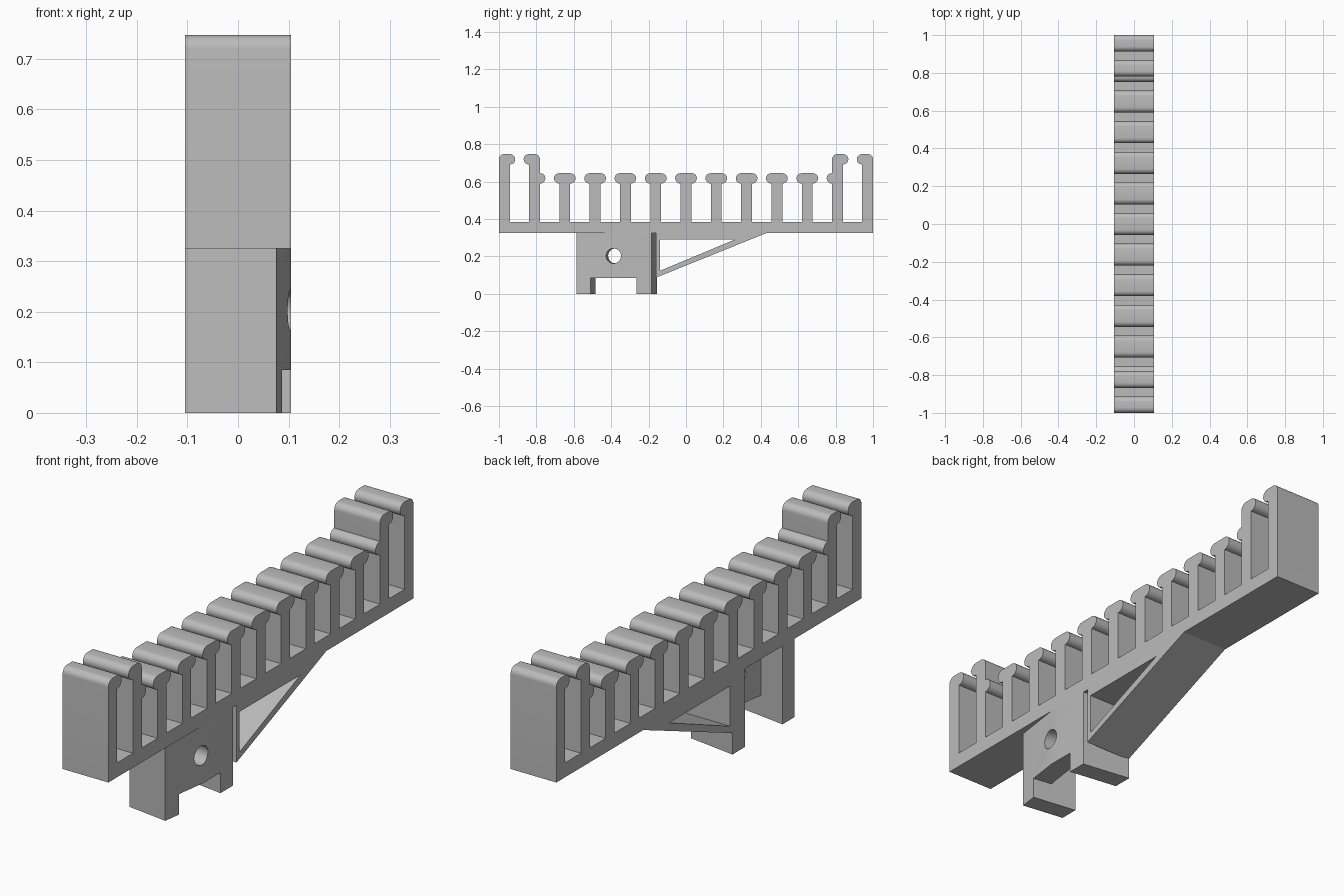
import bpy, bmesh, math
from mathutils import Vector

cube = bpy.data.objects.get("Cube")
if cube:
    bpy.data.objects.remove(cube, do_unlink=True)

HALF = 0.105             # half width of the whole rack
BASE, FLOOR = 0.325, 0.385
PITCH, STEM, R = 0.162, 0.029, 0.0275
TILT = 0.14              # slope of the turned clamp bracket

gray = bpy.data.materials.new("light gray plastic")
gray.use_nodes = True
gray.diffuse_color = (0.5, 0.5, 0.5, 1)
gray.node_tree.nodes["Principled BSDF"].inputs["Base Color"].default_value = (0.5, 0.5, 0.5, 1)


def prism(name, points, shift):
    """Extrude a flat outline along the shift vector."""
    bm = bmesh.new()
    face = bm.faces.new([bm.verts.new(p) for p in points])
    out = bmesh.ops.extrude_face_region(bm, geom=[face])
    moved = [v for v in out["geom"] if isinstance(v, bmesh.types.BMVert)]
    bmesh.ops.translate(bm, verts=moved, vec=shift)
    bmesh.ops.recalc_face_normals(bm, faces=bm.faces)
    mesh = bpy.data.meshes.new(name)
    bm.to_mesh(mesh)
    bm.free()
    mesh.materials.append(gray)
    obj = bpy.data.objects.new(name, mesh)
    bpy.context.collection.objects.link(obj)
    return obj


def side_prism(name, outline, half=HALF):
    return prism(name, [(-half, y, z) for y, z in outline], (2 * half, 0, 0))


def plan_prism(name, outline, low, high):
    return prism(name, [(x, y, low) for x, y in outline], (0, 0, high - low))


def activate(obj):
    bpy.ops.object.select_all(action='DESELECT')
    obj.select_set(True)
    bpy.context.view_layer.objects.active = obj


def cut(obj, cutter):
    mod = obj.modifiers.new("cut", 'BOOLEAN')
    mod.operation, mod.solver, mod.object = 'DIFFERENCE', 'EXACT', cutter
    activate(obj)
    bpy.ops.object.modifier_apply(modifier=mod.name)
    bpy.data.objects.remove(cutter, do_unlink=True)


def arc(y, z, start, end, steps=10):
    angles = [math.radians(start + (end - start) * i / steps) for i in range(steps + 1)]
    return [(y + R * math.cos(a), z + R * math.sin(a)) for a in angles]


# Comb outline, traced left to right along the top and closed underneath
LOW, TALL = 0.645 - R, 0.747 - R       # lip centre heights
LIP = 0.058 - R                        # lip arc centre from post axis


def left_lip(y, z):
    return [(y - STEM, z - R)] + arc(y - LIP, z, 270, 90)


def right_lip(y, z):
    return arc(y + LIP, z, 90, -90) + [(y + STEM, z - R)]


def post(y, top):
    return [(y - STEM, FLOOR)] + top + [(y + STEM, FLOOR)]


def mirrored(outline):
    return [(-y, z) for y, z in reversed(outline)]


end_y, tall_y = -1 + STEM, -5 * PITCH
end_post = arc(-1 + R, TALL, 180, 90) + arc(end_y + LIP, TALL, 90, -90)
end_post += [(end_y + STEM, TALL - R), (end_y + STEM, FLOOR)]
tall_top = left_lip(tall_y, TALL) + arc(tall_y + STEM - R, TALL, 90, 0)
tall_top += [(tall_y + STEM, LOW + R)] + right_lip(tall_y, LOW)
left_side = end_post + post(tall_y, tall_top)

comb_outline = [(-1, BASE)] + left_side
for k in range(-4, 5):
    y = k * PITCH
    comb_outline += post(y, left_lip(y, LOW) + right_lip(y, LOW))
comb_outline += mirrored(left_side) + [(1, BASE)]
comb = side_prism("slotted_comb", comb_outline)

# Triangular brace under the comb
brace = side_prism("triangular_brace", [(-0.16, BASE), (-0.16, 0.087), (0.43, BASE)])
cut(brace, side_prism("brace_cutter", [(-0.14, 0.29), (-0.14, 0.123), (0.26, 0.29)], 0.2))


# Turned clamp bracket: two walls joined by a plate, open on one side
def across(x, y_at_edge):
    return (x, y_at_edge + TILT * (HALF - x))


FRONT, FRONT_IN, REAR_IN, REAR = -0.59, -0.512, -0.265, -0.184
bracket = plan_prism("clamp_bracket", [
    across(-HALF, FRONT), across(0.076, FRONT), (HALF, -0.379), across(HALF, REAR),
    across(-HALF, REAR), across(-HALF, REAR_IN), across(0.039, REAR_IN),
    across(0.005, FRONT_IN), across(-HALF, FRONT_IN)], 0, BASE)

# Gap between the feet and the round screw hole
cut(bracket, plan_prism("foot_gap_cutter", [
    across(-0.2, FRONT_IN), across(0.2, FRONT_IN),
    across(0.2, REAR_IN), across(-0.2, REAR_IN)], -0.1, 0.085))
bpy.ops.mesh.primitive_cylinder_add(
    vertices=40, radius=0.04, depth=0.3, location=(HALF, -0.388, 0.203),
    rotation=Vector((1, -TILT, 0)).to_track_quat('Z', 'Y').to_euler())
hole = bpy.context.object
hole.name = "hole_cutter"
hole.data.materials.append(gray)
cut(bracket, hole)

for obj in (comb, brace, bracket):
    activate(obj)
    bpy.ops.object.shade_smooth_by_angle(angle=math.radians(30))
